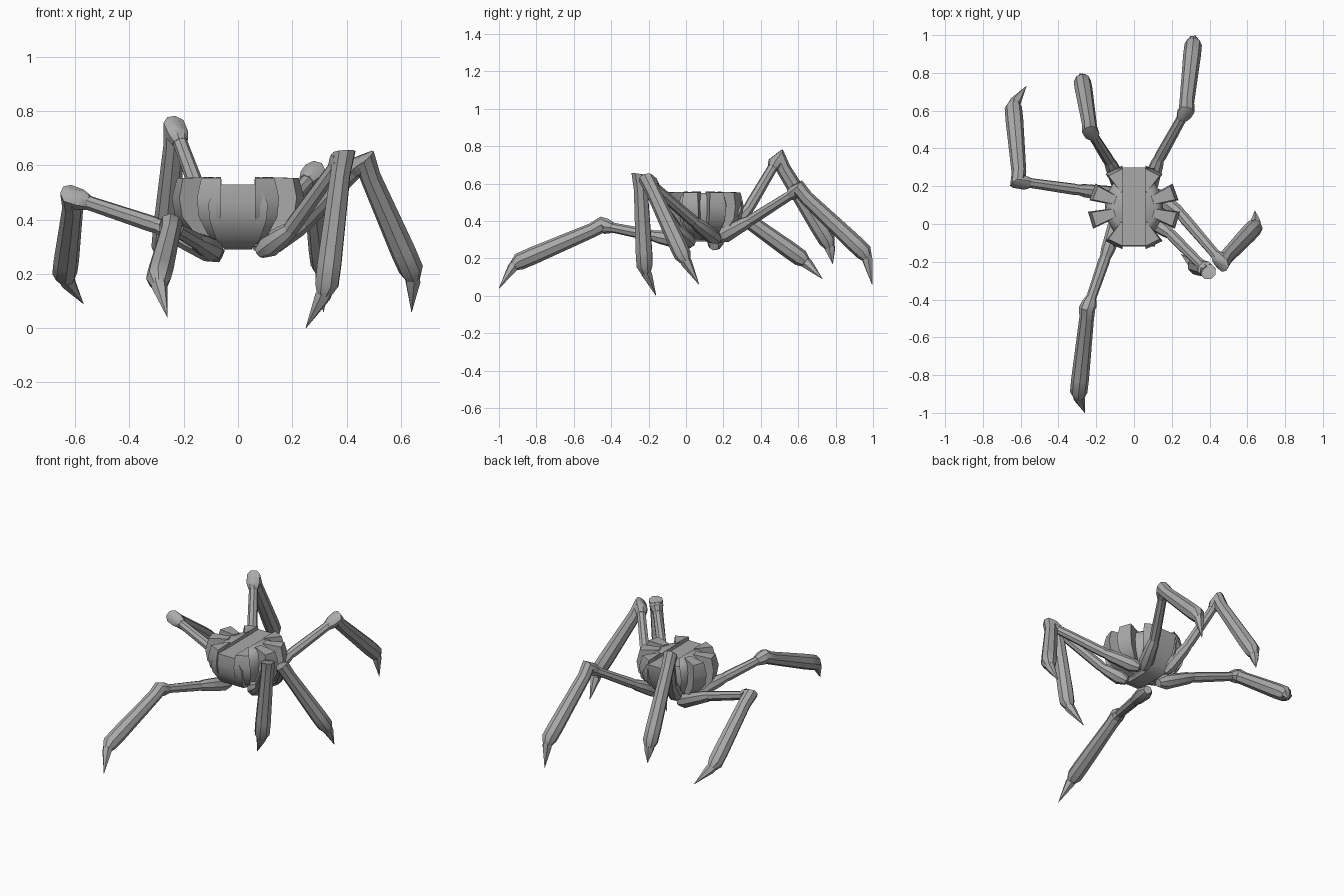
import bpy, bmesh, math
from mathutils import Vector

if "Cube" in bpy.data.objects:
    bpy.data.objects.remove(bpy.data.objects["Cube"])

grey = bpy.data.materials.new("grey_shell")
grey.diffuse_color = (0.40, 0.40, 0.40, 1)
grey.use_nodes = True
grey.node_tree.nodes["Principled BSDF"].inputs["Base Color"].default_value = grey.diffuse_color


def finish(bm, name, mirror=False, angle=40):
    """Turn a bmesh into a named, shaded object."""
    bmesh.ops.recalc_face_normals(bm, faces=bm.faces)
    me = bpy.data.meshes.new(name)
    bm.to_mesh(me)
    bm.free()
    me.materials.append(grey)
    ob = bpy.data.objects.new(name, me)
    bpy.context.collection.objects.link(ob)
    if mirror:
        ob.modifiers.new("Mirror", 'MIRROR')
    bpy.ops.object.select_all(action='DESELECT')
    ob.select_set(True)
    bpy.context.view_layer.objects.active = ob
    bpy.ops.object.shade_smooth_by_angle(angle=math.radians(angle))
    return ob


def loft(bm, rings):
    """Skin a list of equal-length point rings and cap both ends."""
    rows = [[bm.verts.new(p) for p in ring] for ring in rings]
    n = len(rows[0])
    for a, b in zip(rows, rows[1:]):
        for i in range(n):
            j = (i + 1) % n
            bm.faces.new((a[i], a[j], b[j], b[i]))
    bm.faces.new(rows[0][::-1])
    bm.faces.new(rows[-1])


def keep_right(bm, x):
    """Cut away everything nearer the middle than x and close the cut."""
    geom = bm.verts[:] + bm.edges[:] + bm.faces[:]
    bmesh.ops.bisect_plane(bm, geom=geom, plane_co=(x, 0, 0),
                           plane_no=(1, 0, 0), clear_inner=True)
    bmesh.ops.holes_fill(bm, edges=[e for e in bm.edges if e.is_boundary])


def limb(name, path, radii, side, sides=8):
    """Tube along a path; side is the hinge axis of the leg."""
    path = [Vector(p) for p in path]
    rings = []
    for i, (p, r) in enumerate(zip(path, radii)):
        t = (path[min(i + 1, len(path) - 1)] - path[max(i - 1, 0)]).normalized()
        s = (side - t * side.dot(t)).normalized()
        u = s.cross(t)
        rings.append([p + r * (s * math.cos(a) + u * math.sin(a))
                      for a in [math.tau * (k + .5) / sides for k in range(sides)]])
    bm = bmesh.new()
    loft(bm, rings)
    finish(bm, name)


# body core: bowl halves on either side of the central band
MID_Y = 0.09
bm = bmesh.new()
core = [(0.05, 0.06, 0.29), (0.11, 0.13, 0.33), (0.15, 0.17, 0.41),
        (0.155, 0.18, 0.48), (0.145, 0.16, 0.53), (0.12, 0.13, 0.55)]
loft(bm, [[(rx * math.cos(math.tau * k / 16), MID_Y + ry * math.sin(math.tau * k / 16), z)
           for k in range(16)] for rx, ry, z in core])
keep_right(bm, 0.06)
finish(bm, "body_core", mirror=True)

# central band: front panel, top and back panel in one loft
bm = bmesh.new()
band = [(0.05, 0.02, 0.16, 0.29), (0.08, -0.06, 0.23, 0.325), (0.105, -0.11, 0.27, 0.40),
        (0.11, -0.12, 0.295, 0.46), (0.07, -0.115, 0.30, 0.53)]
loft(bm, [[(-w, y0, z), (w, y0, z), (w, y1, z), (-w, y1, z)] for w, y0, y1, z in band])
finish(bm, "body_band")

# shell ribs: curved plates fanning out round the bowl
profile = [(0.30, 0.30, 0.5), (0.72, 0.345, 0.8), (0.95, 0.41, 1.0),
           (1.0, 0.48, 1.05), (0.93, 0.553, 0.85), (0.45, 0.557, 0.5)]
ribs = [("front", (0.10, -0.115), 0.055), ("side_front", (0.23, 0.02), 0.045),
        ("side_back", (0.22, 0.17), 0.045), ("back", (0.10, 0.29), 0.055)]
for rib, (tx, ty), width in ribs:
    out = Vector((tx, ty - MID_Y, 0))
    across = Vector((-out.y, out.x, 0)).normalized()
    sections = []
    for f, z, w in profile:
        c = Vector((0, MID_Y, z)) + out * f
        sections.append([c - across * width * w, c + across * width * w])
    bm = bmesh.new()
    loft(bm, [[s[k] for s in sections] for k in (0, 1)])
    keep_right(bm, 0.062)
    finish(bm, "rib_" + rib, mirror=True, angle=35)

# legs: hip, middle joint, knee, foot, claw tip
legs = {
    "left_front": ((-.08, .03, .28), (-.15, -.17, .32), (-.245, -.445, .375), (-.295, -.91, .175), (-.26, -1.0, .04)),
    "left_middle": ((-.06, .15, .265), (-.29, .18, .375), (-.605, .225, .48), (-.64, .63, .19), (-.57, .73, .09)),
    "left_back": ((-.07, .20, .32), (-.13, .33, .46), (-.23, .49, .73), (-.275, .765, .28), (-.275, .785, .17)),
    "right_front": ((.08, .03, .28), (.19, -.05, .36), (.385, -.245, .63), (.325, -.22, .14), (.25, -.16, .0)),
    "right_middle": ((.10, .17, .30), (.25, .05, .39), (.465, -.20, .61), (.645, -.01, .20), (.64, .07, .06)),
    "right_back": ((.07, .17, .305), (.13, .34, .40), (.275, .60, .565), (.315, .965, .22), (.315, .995, .06)),
}
for leg, pts in legs.items():
    hip, mid, knee, foot, tip = [Vector(p) for p in pts]
    side = (knee - mid).cross(foot - knee).normalized()
    up, down = (knee - mid).normalized(), (foot - knee).normalized()
    hip_dir = (mid - hip).normalized()
    claw = (tip - foot).normalized()
    limb(leg + "_coxa", [hip, hip + hip_dir * .05, mid - hip_dir * .03, mid + hip_dir * .02],
         [.025, .045, .036, .026], side)
    limb(leg + "_thigh", [mid - up * .02, mid + up * .03, knee - up * .07, knee],
         [.026, .031, .027, .03], side)
    limb(leg + "_shin", [knee - up * .055, knee - up * .02, knee + (up - down) * .012,
                         knee + down * .06, foot - down * .10, foot - down * .02, foot + claw * .02],
         [.03, .042, .043, .039, .047, .046, .028], side)
    limb(leg + "_claw", [foot, foot + claw * .03, tip], [.028, .03, .001], side, 6)
